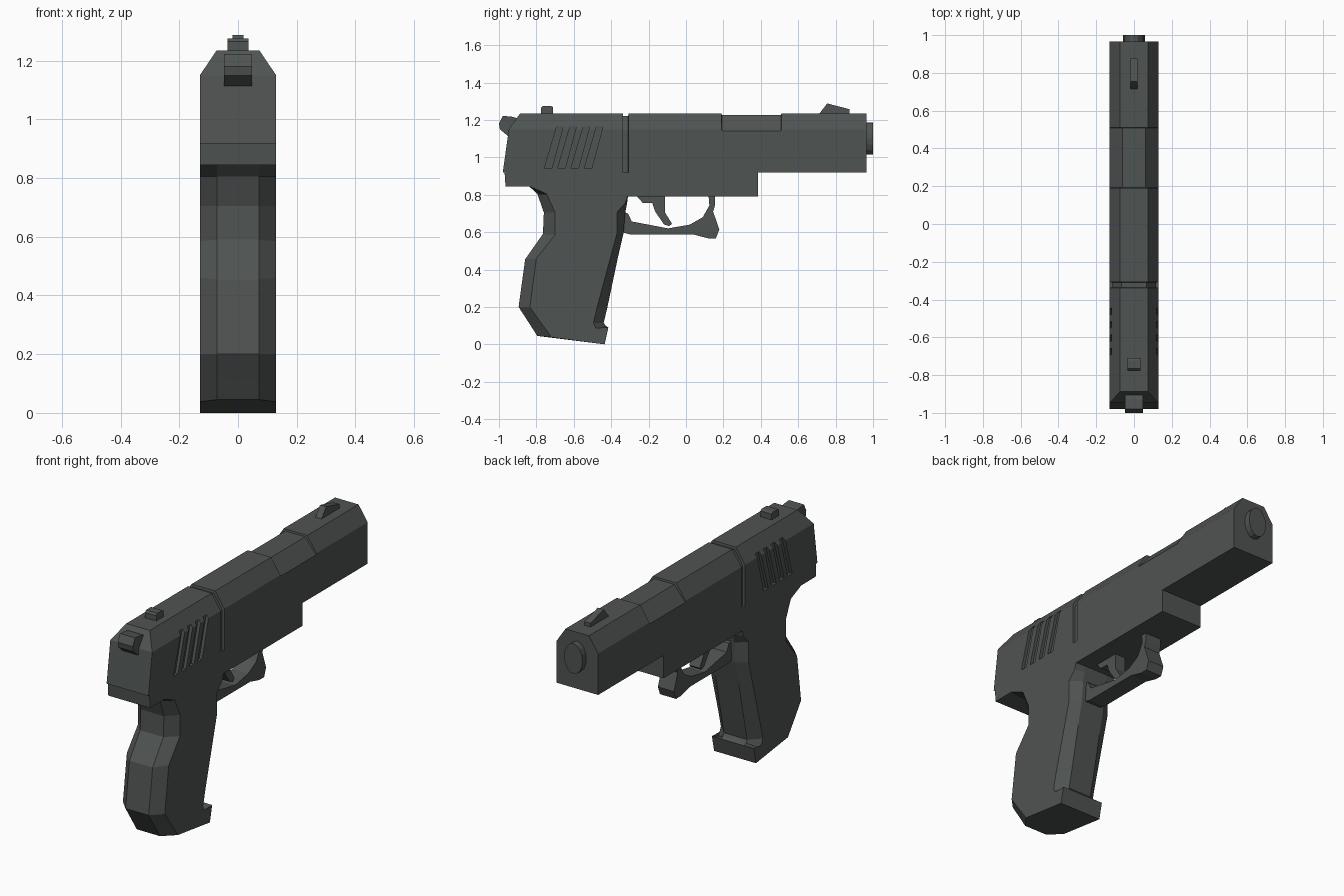
import bpy, bmesh, math

mat = bpy.data.materials.new("dark_gunmetal")
mat.diffuse_color = (0.078, 0.087, 0.084, 1)


def make(name, verts, faces):
    """Mesh object with consistent outward normals and the one material."""
    me = bpy.data.meshes.new(name)
    me.from_pydata(verts, [], faces)
    bm = bmesh.new()
    bm.from_mesh(me)
    bmesh.ops.remove_doubles(bm, verts=bm.verts, dist=1e-5)
    bmesh.ops.recalc_face_normals(bm, faces=bm.faces)
    bm.to_mesh(me)
    bm.free()
    me.materials.append(mat)
    ob = bpy.data.objects.new(name, me)
    bpy.context.collection.objects.link(ob)
    return ob


def plate(name, profile, x0, x1):
    """Extrude a (y, z) side profile between two x positions."""
    n = len(profile)
    verts = [(x, y, z) for x in (x0, x1) for y, z in profile]
    faces = [tuple(range(n)), tuple(range(n, 2 * n))]
    faces += [(i, (i + 1) % n, n + (i + 1) % n, n + i) for i in range(n)]
    return make(name, verts, faces)


def loft(name, rings, cap):
    """Skin a list of equal rings; cap lists the end faces."""
    n = len(rings[0])
    verts = [v for r in rings for v in r]
    faces = []
    for k in range(len(rings) - 1):
        a, b = k * n, (k + 1) * n
        faces += [(a + i, a + (i + 1) % n, b + (i + 1) % n, b + i) for i in range(n)]
    for off in (0, (len(rings) - 1) * n):
        faces += [tuple(off + i for i in f) for f in cap]
    return make(name, verts, faces)


# Slide: chamfered section with a groove and a sunken port band
def section(yb, ys, yt, w=0.13, zs=1.15, t=0.073, zt=1.235):
    zb = 0.918
    return [(-w, yb, zb), (w, yb, zb), (w, ys, zs), (t, yt, zt), (-t, yt, zt), (-w, ys, zs)]


def flat(y, *s):
    return section(y, y, y, *s)


groove = (0.117, 1.143, 0.067, 1.222)
port = (0.13, 1.142, 0.062, 1.225)
e = 0.002
slide = loft("slide", [
    section(-0.98, -0.947, -0.887),
    flat(-0.338), flat(-0.338 + e, *groove), flat(-0.307 - e, *groove), flat(-0.307),
    flat(0.19), flat(0.19 + e, *port), flat(0.51 - e, *port), flat(0.51),
    flat(0.965)], [(0, 1, 2, 5), (2, 3, 4, 5)])

# Slanted grip serrations cut into both sides of the slide
for side in (-1, 1):
    for i in range(4):
        d = i * 0.071
        cut = plate("serration_cutter", [(-0.757 + d, 0.942), (-0.717 + d, 0.942),
                                         (-0.656 + d, 1.168), (-0.690 + d, 1.168)],
                    side * 0.113, side * 0.16)
        cut.hide_render = True
        mod = slide.modifiers.new("serration", 'BOOLEAN')
        mod.operation, mod.solver, mod.object = 'DIFFERENCE', 'EXACT', cut
        bpy.context.view_layer.objects.active = slide
        bpy.ops.object.modifier_apply(modifier=mod.name)
        bpy.data.objects.remove(cut)

# Frame under the slide
plate("frame", [(-0.97, 0.918), (-0.965, 0.845), (-0.84, 0.845), (-0.60, 0.80),
                (-0.31, 0.79), (0.385, 0.79), (0.385, 0.918)], -0.13, 0.13)

# Grip: rows of (y, z) for side back, centre back, centre front, side front
rows = [
    ((-0.84, 0.846), (-0.838, 0.846), (-0.310, 0.792), (-0.312, 0.792)),
    ((-0.745, 0.805), (-0.795, 0.805), (-0.315, 0.755), (-0.325, 0.755)),
    ((-0.70, 0.705), (-0.76, 0.705), (-0.325, 0.705), (-0.37, 0.705)),
    ((-0.70, 0.585), (-0.765, 0.59), (-0.335, 0.59), (-0.37, 0.59)),
    ((-0.80, 0.46), (-0.86, 0.455), (-0.365, 0.46), (-0.405, 0.46)),
    ((-0.835, 0.20), (-0.895, 0.20), (-0.42, 0.20), (-0.475, 0.20)),
    ((-0.775, 0.115), (-0.840, 0.115), (-0.44, 0.115), (-0.495, 0.115)),
    ((-0.749, 0.08), (-0.8175, 0.08), (-0.43, 0.10), (-0.475, 0.068)),
    ((-0.735, 0.06), (-0.805, 0.06), (-0.415, 0.09), (-0.415, 0.09)),
    ((-0.72, 0.038), (-0.795, 0.045), (-0.435, 0.0), (-0.435, 0.0)),
]
rings = []
for sb, cb, cf, sf in rows:
    half = [(0.13, sb), (0.072, cb), (-0.072, cb), (-0.13, sb),
            (-0.13, sf), (-0.072, cf), (0.072, cf), (0.13, sf)]
    rings.append([(x, y, z) for x, (y, z) in half])
loft("grip", rings, [tuple(range(8))])

# Trigger guard and trigger
plate("trigger_guard", [
    (-0.34, 0.71), (-0.31, 0.70), (-0.29, 0.657), (-0.096, 0.62), (0.02, 0.64),
    (0.09, 0.68), (0.125, 0.743), (0.12, 0.80), (0.155, 0.80), (0.155, 0.743),
    (0.145, 0.71), (0.178, 0.615), (0.16, 0.567), (0.118, 0.567), (0.037, 0.588),
    (-0.30, 0.588), (-0.345, 0.60)], -0.05, 0.05)
plate("trigger", [
    (-0.27, 0.80), (-0.23, 0.755), (-0.18, 0.755), (-0.165, 0.71), (-0.118, 0.642),
    (-0.09, 0.632), (-0.075, 0.645), (-0.112, 0.705), (-0.112, 0.80)], -0.032, 0.032)

# Hammer and sights
plate("hammer", [(-1.0, 1.18), (-0.98, 1.222), (-0.93, 1.217), (-0.87, 1.20),
                 (-0.90, 1.15), (-0.95, 1.112), (-0.995, 1.15)], -0.047, 0.047)
plate("rear_sight", [(-0.775, 1.225), (-0.775, 1.265), (-0.765, 1.275), (-0.722, 1.275),
                     (-0.71, 1.268), (-0.71, 1.225)], -0.035, 0.035)
plate("front_sight", [(0.71, 1.23), (0.755, 1.288), (0.875, 1.257), (0.875, 1.23)],
      -0.019, 0.019)

# Muzzle: short oval barrel end
N = 16
oval = [(0.057 * math.cos(2 * math.pi * i / N), 1.10 + 0.085 * math.sin(2 * math.pi * i / N))
        for i in range(N)]
loft("barrel_end", [[(x, y, z) for x, z in oval] for y in (0.95, 1.0)], [tuple(range(N))])
